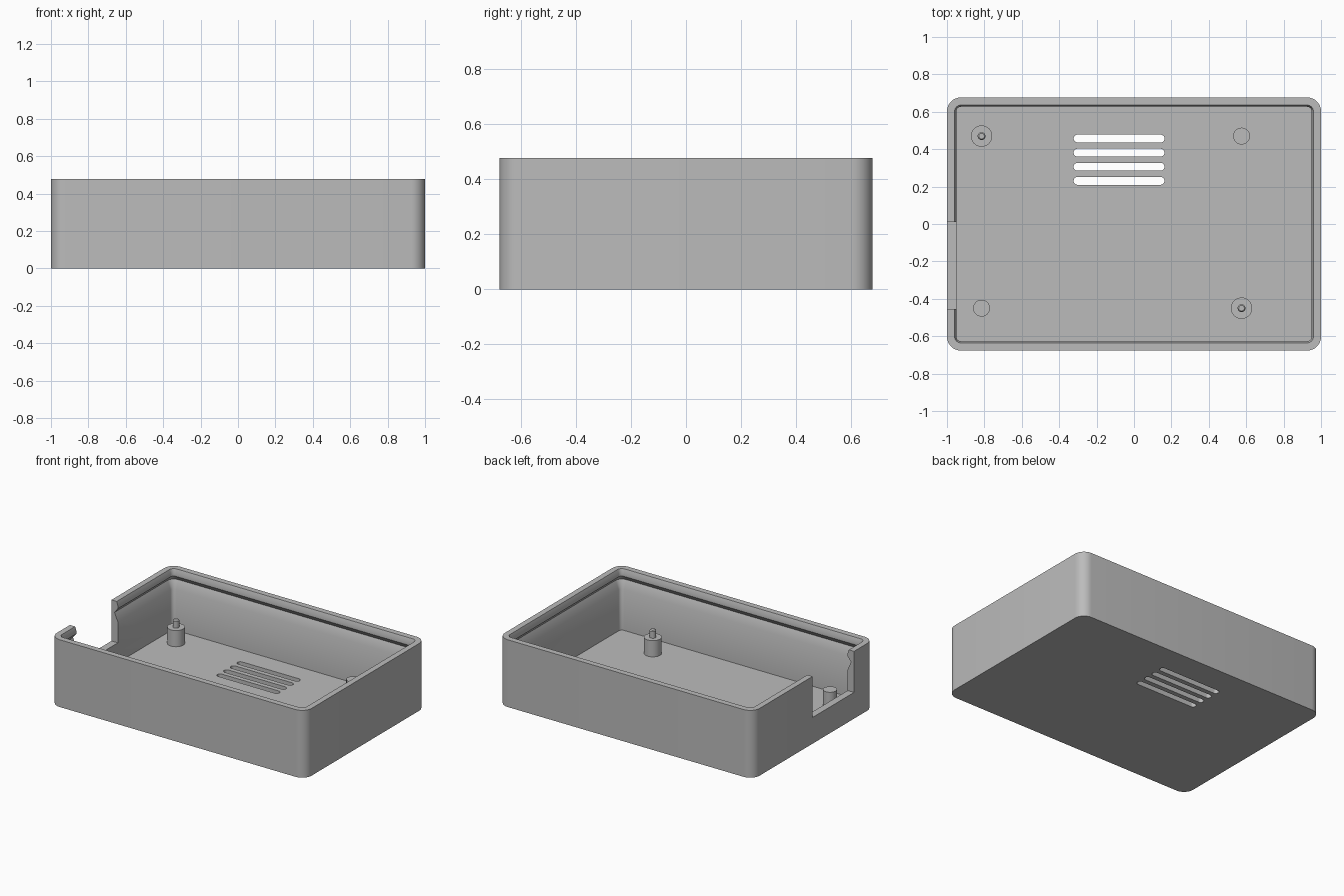
import bpy, bmesh, math
from mathutils import Matrix, Vector

cube = bpy.data.objects.get("Cube")
if cube:
    bpy.data.objects.remove(cube, do_unlink=True)

HALF_X, HALF_Y, HEIGHT, CORNER = 1.0, 0.677, 0.477, 0.075
FLOOR, STEPS = 0.045, 8

plastic = bpy.data.materials.new("grey plastic")
plastic.use_nodes = True
GREY = (0.5, 0.5, 0.5, 1)
plastic.diffuse_color = GREY
plastic.node_tree.nodes["Principled BSDF"].inputs["Base Color"].default_value = GREY


def outline(hx, hy, r):
    """Rounded rectangle, counter-clockwise."""
    points = []
    for i, (sx, sy) in enumerate([(1, 1), (-1, 1), (-1, -1), (1, -1)]):
        for k in range(STEPS + 1):
            a = math.pi / 2 * (i + k / STEPS)
            points.append((sx * (hx - r) + r * math.cos(a),
                           sy * (hy - r) + r * math.sin(a)))
    return points


def loft(name, rings, location=(0, 0, 0)):
    """Closed solid through a series of (outline, height) rings."""
    bm = bmesh.new()
    loops = [[bm.verts.new((x, y, z)) for x, y in pts] for pts, z in rings]
    for low, high in zip(loops, loops[1:]):
        n = len(low)
        for i in range(n):
            j = (i + 1) % n
            bm.faces.new((low[i], low[j], high[j], high[i]))
    bm.faces.new(loops[0][::-1])
    bm.faces.new(loops[-1])
    bmesh.ops.recalc_face_normals(bm, faces=bm.faces)
    mesh = bpy.data.meshes.new(name)
    bm.to_mesh(mesh)
    bm.free()
    mesh.materials.append(plastic)
    obj = bpy.data.objects.new(name, mesh)
    obj.location = location
    bpy.context.collection.objects.link(obj)
    return obj


def activate(obj):
    bpy.ops.object.select_all(action='DESELECT')
    obj.select_set(True)
    bpy.context.view_layer.objects.active = obj


def smooth(obj):
    activate(obj)
    bpy.ops.object.shade_smooth_by_angle(angle=math.radians(30))


def cut(target, cutter):
    cutter.hide_render = True
    mod = target.modifiers.new("cut", 'BOOLEAN')
    mod.operation, mod.solver, mod.object = 'DIFFERENCE', 'EXACT', cutter
    activate(target)
    bpy.ops.object.modifier_apply(modifier=mod.name)
    bpy.data.objects.remove(cutter, do_unlink=True)


def post(name, x, y, profile):
    """Round post from (radius, height) pairs."""
    circle = [(math.cos(math.tau * i / 32), math.sin(math.tau * i / 32)) for i in range(32)]
    smooth(loft(name, [([(r * c, r * s) for c, s in circle], z) for r, z in profile], (x, y, 0)))


# Tray: outer wall, tapered lip, V-shaped snap groove, inner wall and floor
section = [(0, 0), (0, HEIGHT), (0.041, HEIGHT), (0.05, 0.45), (0.05, 0.428),
           (0.024, 0.395), (0.05, 0.335), (0.05, FLOOR)]
tray = loft("tray", [(outline(HALF_X - d, HALF_Y - d, CORNER - d), z) for d, z in section])

# Open notch in the right wall
notch = loft("notch_cutter", [(outline(0.1, 0.2325, 0.0001), z) for z in (0.186, 0.6)],
             (-1.0, -0.2225, 0))
cut(tray, notch)

# Vent slots through the floor
for i in range(4):
    slot = loft("slot_cutter", [(outline(0.243, 0.021, 0.0209), z) for z in (-0.1, 0.1)],
                (-0.08, 0.457 - 0.0755 * i, 0))
    cut(tray, slot)
smooth(tray)

# Mounting posts: two with locating pins, two plain
BASE, TOP = FLOOR - 0.01, 0.16
for side, x, y in (("back_right", -0.815, 0.47), ("front_left", 0.575, -0.45)):
    post(side + "_pin_post", x, y, [(0.057, BASE), (0.057, TOP), (0.021, TOP),
                                    (0.021, 0.207), (0.015, 0.214)])
for side, x, y in (("back_left", 0.575, 0.47), ("front_right", -0.815, -0.45)):
    post(side + "_post", x, y, [(0.045, BASE), (0.045, TOP)])
